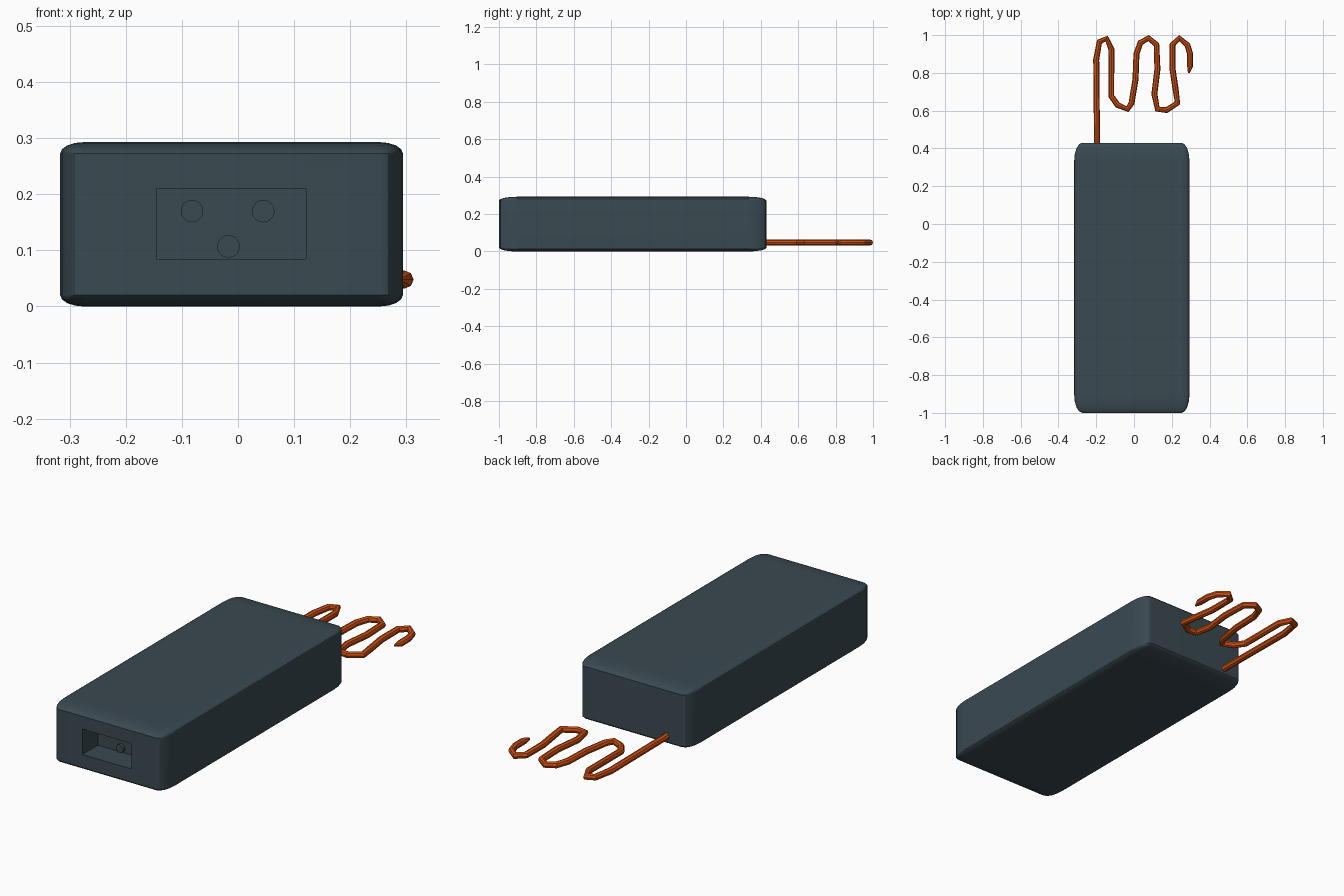
import bpy
import bmesh
import math
from mathutils import Matrix, Vector

default = bpy.data.objects.get("Cube")
if default:
    bpy.data.objects.remove(default, do_unlink=True)


def make_material(name, rgb):
    mat = bpy.data.materials.new(name)
    mat.use_nodes = True
    mat.diffuse_color = (*rgb, 1)
    mat.node_tree.nodes["Principled BSDF"].inputs["Base Color"].default_value = (*rgb, 1)
    return mat


def add_object(name, data, mat):
    obj = bpy.data.objects.new(name, data)
    bpy.context.collection.objects.link(obj)
    data.materials.append(mat)
    return obj


def select(obj):
    bpy.ops.object.select_all(action="DESELECT")
    obj.select_set(True)
    bpy.context.view_layer.objects.active = obj


def make_box(name, low, high, mat, bevel=0.0):
    """Box between two corners; the bevel is a share of each side length."""
    low, high = Vector(low), Vector(high)
    bm = bmesh.new()
    bmesh.ops.create_cube(bm, size=1)
    if bevel:
        bmesh.ops.bevel(bm, geom=bm.edges[:], offset=bevel, segments=4,
                        profile=0.5, affect="EDGES")
    bmesh.ops.scale(bm, vec=high - low, verts=bm.verts)
    bmesh.ops.translate(bm, vec=(low + high) / 2, verts=bm.verts)
    mesh = bpy.data.meshes.new(name)
    bm.to_mesh(mesh)
    bm.free()
    return add_object(name, mesh, mat)


casing = make_material("slate grey", (0.042, 0.067, 0.083))
orange = make_material("burnt orange", (0.62, 0.08, 0.006))

# Rounded housing with a rectangular socket recess in its front
front, socket_back = -1.0, -0.88
housing = make_box("housing", (-0.317, front, 0), (0.294, 0.43, 0.293), casing, 0.07)
cutter = make_box("socket_cutter", (-0.145, front - 0.1, 0.085),
                  (0.121, socket_back, 0.21), casing)
cutter.hide_render = True
cut = housing.modifiers.new("socket", "BOOLEAN")
cut.operation = "DIFFERENCE"
cut.solver = "EXACT"
cut.object = cutter
select(housing)
bpy.ops.object.modifier_apply(modifier=cut.name)
bpy.data.objects.remove(cutter, do_unlink=True)
bpy.ops.object.shade_smooth_by_angle(angle=math.radians(30))
weighted = housing.modifiers.new("flat_panels", "WEIGHTED_NORMAL")
weighted.keep_sharp = True

# Three contact pins on the back wall of the socket
pin_length = 0.03
for name, x, z in (("right_pin", -0.082, 0.17), ("left_pin", 0.045, 0.17),
                   ("lower_pin", -0.017, 0.107)):
    bm = bmesh.new()
    bmesh.ops.create_cone(bm, cap_ends=True, segments=24, radius1=0.02,
                          radius2=0.02, depth=pin_length)
    bmesh.ops.transform(bm, verts=bm.verts, matrix=Matrix.Translation(
        (x, socket_back, z)) @ Matrix.Rotation(math.pi / 2, 4, "X"))
    mesh = bpy.data.meshes.new(name)
    bm.to_mesh(mesh)
    bm.free()
    select(add_object(name, mesh, casing))
    bpy.ops.object.shade_smooth_by_angle(angle=math.radians(30))

# Meandering antenna wire with a thin tip
path = [(-0.195, 0.38), (-0.2, 0.87), (-0.183, 0.965), (-0.145, 0.982),
        (-0.12, 0.926), (-0.12, 0.677), (-0.087, 0.63), (-0.034, 0.608),
        (-0.013, 0.64), (0.008, 0.767), (0.013, 0.9), (0.034, 0.96),
        (0.077, 0.984), (0.119, 0.95), (0.124, 0.82), (0.108, 0.688),
        (0.124, 0.608), (0.172, 0.603), (0.23, 0.64), (0.22, 0.714),
        (0.204, 0.82), (0.204, 0.95), (0.24, 0.984), (0.283, 0.947),
        (0.297, 0.9), (0.297, 0.836), (0.29, 0.8)]
curve = bpy.data.curves.new("antenna_wire", "CURVE")
curve.dimensions = "3D"
curve.bevel_depth = 0.016
curve.bevel_resolution = 2
curve.use_fill_caps = True
spline = curve.splines.new("POLY")
spline.points.add(len(path) - 1)
for point, (x, y) in zip(spline.points, path):
    point.co = (x, y, 0.048, 1)
spline.points[-1].radius = 0.3
wire = add_object("antenna_wire", curve, orange)
select(wire)
bpy.ops.object.convert(target="MESH")
bpy.ops.object.shade_smooth_by_angle(angle=math.radians(30))
